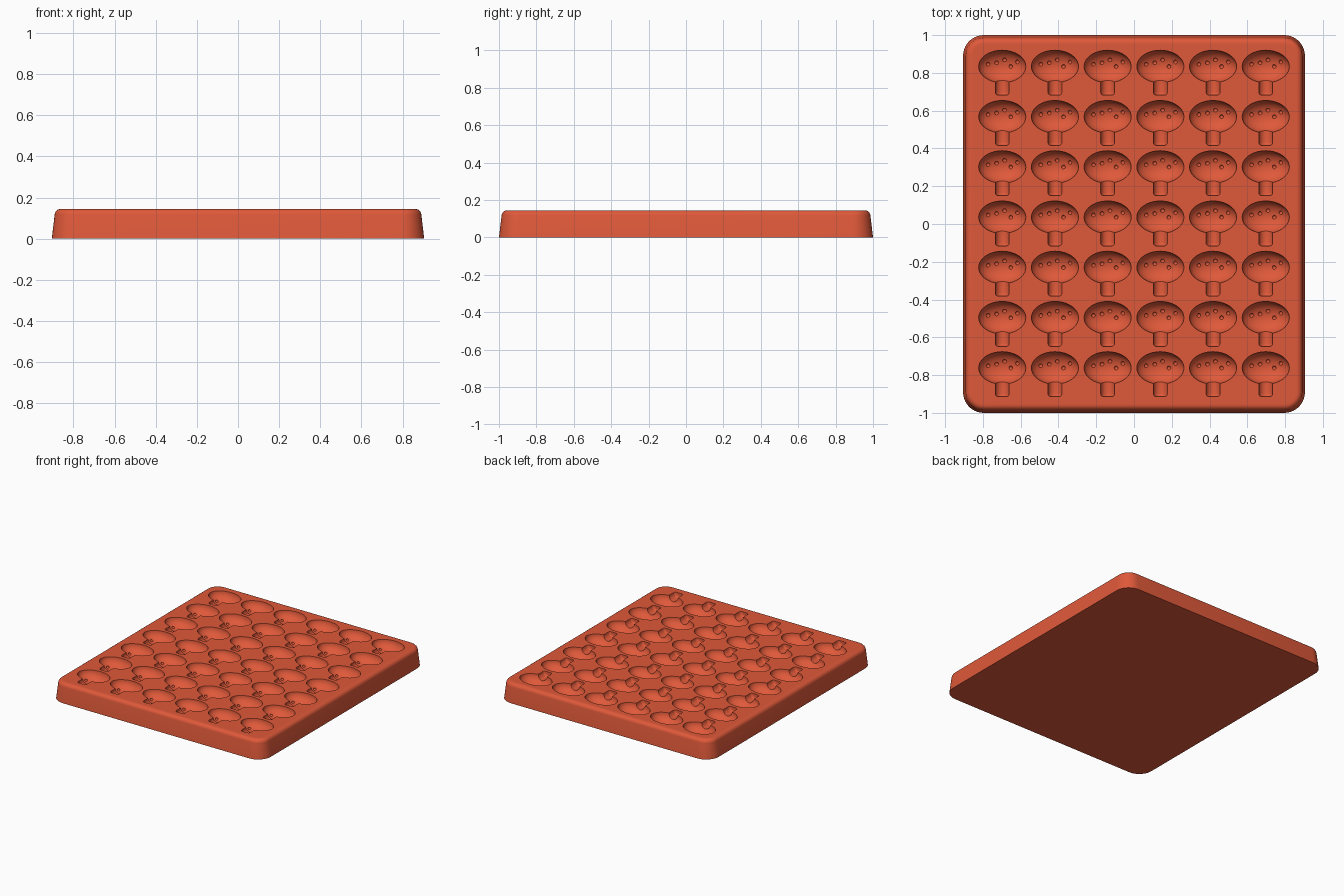
import bpy, bmesh, math
from mathutils import Matrix, Vector

cube = bpy.data.objects.get("Cube")
if cube:
    bpy.data.objects.remove(cube, do_unlink=True)

HEIGHT = 0.145
HALF_X, HALF_Y, CORNER = 0.905, 1.0, 0.11
COLS, ROWS = 6, 7
STEP_X, STEP_Y = 0.279, 0.266

red = bpy.data.materials.new("terracotta_red_silicone")
red.use_nodes = True
red.diffuse_color = (0.74, 0.1, 0.042, 1)
red.node_tree.nodes["Principled BSDF"].inputs["Base Color"].default_value = red.diffuse_color


def make_object(name, bm):
    bmesh.ops.recalc_face_normals(bm, faces=bm.faces)
    mesh = bpy.data.meshes.new(name)
    bm.to_mesh(mesh)
    bm.free()
    mesh.materials.append(red)
    obj = bpy.data.objects.new(name, mesh)
    bpy.context.collection.objects.link(obj)
    return obj


def boolean(target, cutter, operation):
    """Apply a boolean and discard the cutter."""
    cutter.hide_render = True
    mod = target.modifiers.new(operation.lower(), "BOOLEAN")
    mod.operation, mod.object, mod.solver = operation, cutter, "EXACT"
    apply_modifiers(target)
    bpy.data.objects.remove(cutter, do_unlink=True)


def apply_modifiers(obj):
    bpy.context.view_layer.update()
    deps = bpy.context.evaluated_depsgraph_get()
    mesh = bpy.data.meshes.new_from_object(obj.evaluated_get(deps))
    obj.modifiers.clear()
    obj.data = mesh


def rounded_ring(bm, inset, z, steps=10):
    r = CORNER - inset
    ring = []
    for q, (sx, sy) in enumerate([(1, 1), (-1, 1), (-1, -1), (1, -1)]):
        for i in range(steps + 1):
            a = (q + i / steps) * math.pi / 2
            ring.append(bm.verts.new((sx * (HALF_X - CORNER) + r * math.cos(a),
                                      sy * (HALF_Y - CORNER) + r * math.sin(a), z)))
    return ring


# Tray block: tapered sides, rounded upper rim
bm = bmesh.new()
rim = 0.03
levels = [(0, 0)]
for i in range(7):
    a = math.radians(6 + 84 * i / 6)
    levels.append((0.014 + rim * (1 - math.cos(a)), HEIGHT - rim + rim * math.sin(a)))
levels.append((levels[-1][0] + 0.008, HEIGHT))
rings = [rounded_ring(bm, inset, z) for inset, z in levels]
for low, high in zip(rings, rings[1:]):
    for i in range(len(low)):
        j = (i + 1) % len(low)
        bm.faces.new((low[i], low[j], high[j], high[i]))
bm.faces.new(rings[0])
bm.faces.new(rings[-1])
tray = make_object("mould_tray", bm)

# Mushroom cap cutter
CAP = Vector((0.125, 0.086, 0.072))
bm = bmesh.new()
bmesh.ops.create_uvsphere(bm, u_segments=40, v_segments=20, radius=1,
                          matrix=Matrix.Diagonal((*CAP, 1)))
mushroom = make_object("mushroom_cutter", bm)

# Stem cutter: a lying cylinder with a softened end
bm = bmesh.new()
bmesh.ops.create_cone(bm, cap_ends=True, segments=24, radius1=0.037, radius2=0.037, depth=0.13,
                      matrix=Matrix.Translation((0, -0.087, 0)) @ Matrix.Rotation(math.pi / 2, 4, "X"))
end = [e for e in bm.edges if all(v.co.y < -0.15 for v in e.verts)]
bmesh.ops.bevel(bm, geom=end, offset=0.016, segments=4, profile=0.5, affect="EDGES")
boolean(mushroom, make_object("stem_cutter", bm), "UNION")

# Small round spots pressed into the cap
bm = bmesh.new()
for x, y in [(-0.075, 0.012), (-0.03, 0.02), (0.012, 0.035), (0.045, 0.0), (0.08, 0.024)]:
    z = -CAP.z * math.sqrt(1 - (x / CAP.x) ** 2 - (y / CAP.y) ** 2)
    bmesh.ops.create_icosphere(bm, subdivisions=2, radius=0.011, matrix=Matrix.Translation((x, y, z)))
boolean(mushroom, make_object("spot_cutter", bm), "UNION")

# Repeat the mushroom over the grid and press it into the tray
for name, count, step in (("columns", COLS, (STEP_X, 0, 0)), ("rows", ROWS, (0, STEP_Y, 0))):
    mod = mushroom.modifiers.new(name, "ARRAY")
    mod.count = count
    mod.use_relative_offset = False
    mod.use_constant_offset = True
    mod.constant_offset_displace = step
apply_modifiers(mushroom)
mushroom.location = (-STEP_X * (COLS - 1) / 2, 0.036 - STEP_Y * (ROWS - 1) / 2, HEIGHT)
boolean(tray, mushroom, "DIFFERENCE")

# Smooth shading with crisp cavity edges
bpy.ops.object.select_all(action="DESELECT")
tray.select_set(True)
bpy.context.view_layer.objects.active = tray
bpy.ops.object.shade_smooth_by_angle(angle=math.radians(32))
